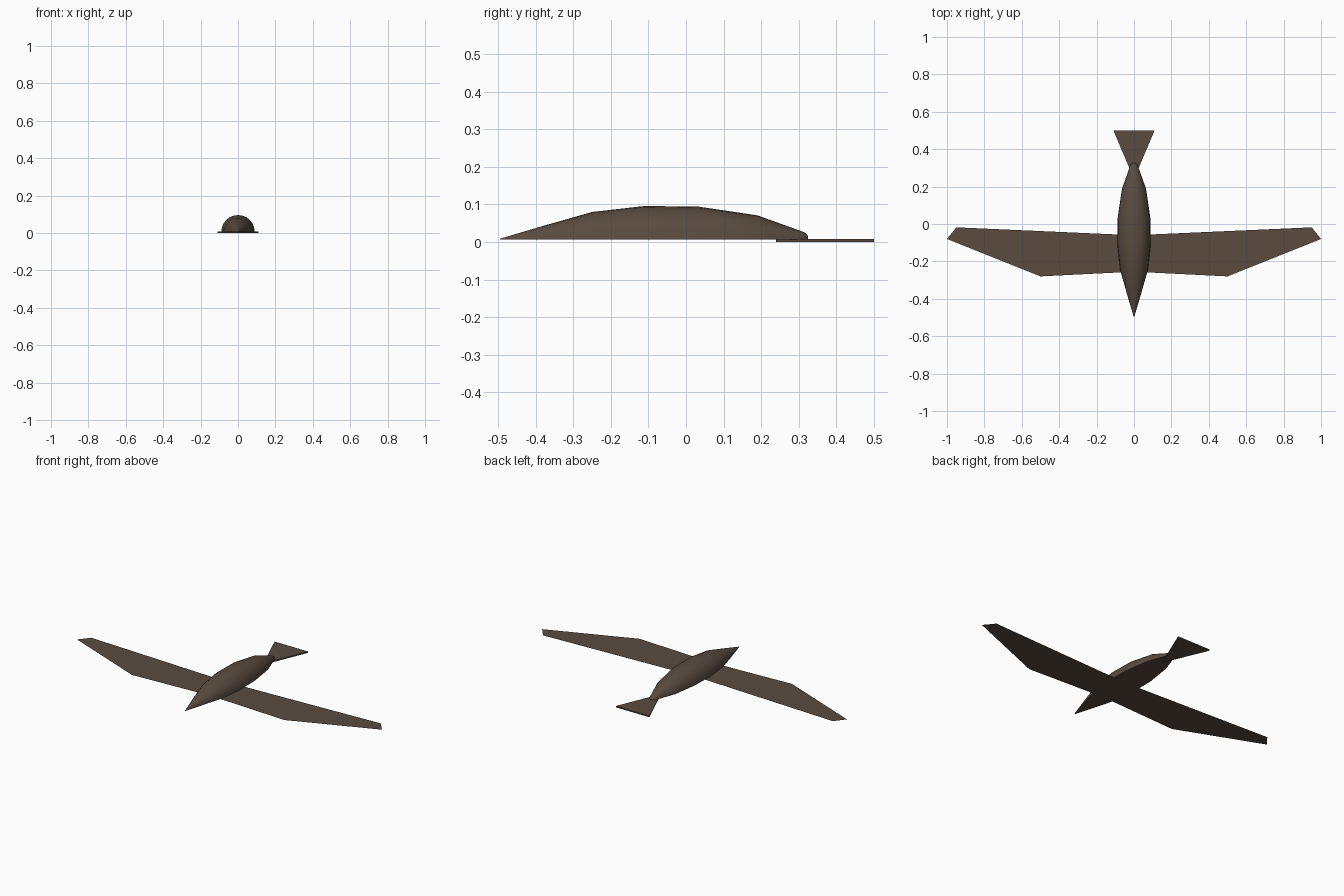
import bpy, bmesh, math

if "Cube" in bpy.data.objects:
    bpy.data.objects.remove(bpy.data.objects["Cube"])

# one dark brown feather colour
brown = bpy.data.materials.new("dark_brown")
brown.diffuse_color = (0.100, 0.071, 0.051, 1)
brown.use_nodes = True
brown.node_tree.nodes["Principled BSDF"].inputs["Base Color"].default_value = brown.diffuse_color


def make_object(name, bm, smooth=False):
    mesh = bpy.data.meshes.new(name)
    bm.to_mesh(mesh)
    bm.free()
    mesh.materials.append(brown)
    obj = bpy.data.objects.new(name, mesh)
    bpy.context.collection.objects.link(obj)
    if smooth:
        bpy.ops.object.select_all(action='DESELECT')
        obj.select_set(True)
        bpy.context.view_layer.objects.active = obj
        bpy.ops.object.shade_smooth_by_angle(angle=math.radians(40))
    return obj


# body: half-round sections along y, flat underneath
BASE, STEPS = 0.007, 12
profile = [(-0.495, 0.002), (-0.38, 0.036), (-0.25, 0.073), (-0.11, 0.089),
           (0.035, 0.087), (0.19, 0.064), (0.215, 0.055), (0.31, 0.021),
           (0.32, 0.016), (0.325, 0.008)]
bm = bmesh.new()
rings = []
for y, r in profile:
    angles = [math.pi * i / STEPS for i in range(STEPS + 1)]
    rings.append([bm.verts.new((r * math.cos(a), y, BASE + r * math.sin(a))) for a in angles])
for a, b in zip(rings, rings[1:]):
    for i in range(STEPS):
        bm.faces.new((a[i], a[i + 1], b[i + 1], b[i]))
    bm.faces.new((a[0], b[0], b[-1], a[-1]))      # flat belly
bm.faces.new(rings[0])
bm.faces.new(rings[-1])
bmesh.ops.recalc_face_normals(bm, faces=bm.faces)
make_object("body", bm, smooth=True)

# wings: thin flat sheets, mirrored left and right
outline = [(0, -0.255), (0.5, -0.28), (1.0, -0.08), (0.95, -0.018), (0, -0.06)]
bm = bmesh.new()
bm.faces.new([bm.verts.new((x, y, 0.004)) for x, y in outline])
wings = make_object("wings", bm)
mirror = wings.modifiers.new("mirror", 'MIRROR')
mirror.use_axis[0] = True

# tail: thin triangular plate widening to the back
bm = bmesh.new()
face = bm.faces.new([bm.verts.new((x, y, 0)) for x, y in ((0, 0.24), (0.11, 0.5), (-0.11, 0.5))])
top = bmesh.ops.extrude_face_region(bm, geom=[face])["geom"]
bmesh.ops.translate(bm, vec=(0, 0, 0.008), verts=[v for v in top if isinstance(v, bmesh.types.BMVert)])
bmesh.ops.recalc_face_normals(bm, faces=bm.faces)
make_object("tail", bm)
